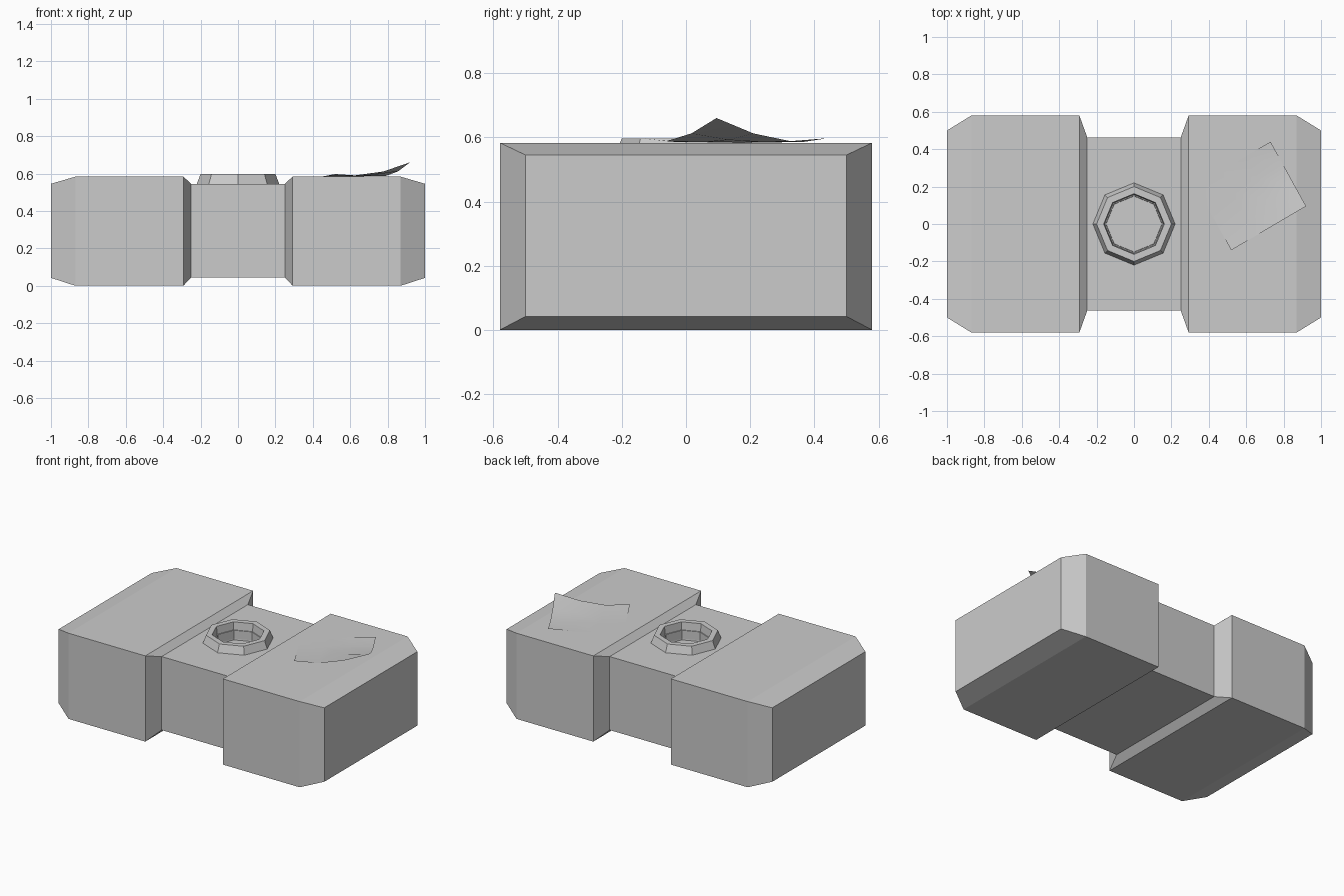
import bpy, bmesh, math
from mathutils import Vector

if "Cube" in bpy.data.objects:
    bpy.data.objects.remove(bpy.data.objects["Cube"])


def make_object(name, bm):
    bmesh.ops.recalc_face_normals(bm, faces=bm.faces)
    mesh = bpy.data.meshes.new(name)
    bm.to_mesh(mesh)
    bm.free()
    ob = bpy.data.objects.new(name, mesh)
    bpy.context.collection.objects.link(ob)
    return ob


def loft(name, loops, cap_start=True, cap_end=True):
    bm = bmesh.new()
    rings = [[bm.verts.new(p) for p in loop] for loop in loops]
    n = len(rings[0])
    for a, b in zip(rings, rings[1:]):
        for i in range(n):
            j = (i + 1) % n
            bm.faces.new((a[i], a[j], b[j], b[i]))
    if cap_start:
        bm.faces.new(rings[0][::-1])
    if cap_end:
        bm.faces.new(rings[-1])
    return make_object(name, bm)


def octagon(r, z):
    return [(r * math.cos(k * math.pi / 4), r * math.sin(k * math.pi / 4), z)
            for k in range(8)]


# Body: rectangular sections along x (x, half depth, bottom, top), mirrored
half = [(1.0, 0.5, 0.042, 0.545), (0.87, 0.58, 0, 0.583),
        (0.292, 0.58, 0, 0.583), (0.25, 0.463, 0.045, 0.545)]
sections = [(-x, y, lo, hi) for x, y, lo, hi in half] + half[::-1]
body = loft("body", [[(x, -y, lo), (x, y, lo), (x, y, hi), (x, -y, hi)]
                     for x, y, lo, hi in sections])

# Socket hole sunk into the middle of the body
cutter = loft("socket_cutter", [octagon(0.15, 0.48), octagon(0.15, 0.7)])
cutter.hide_render = True
cutter.hide_viewport = True
cut = body.modifiers.new("socket", 'BOOLEAN')
cut.operation = 'DIFFERENCE'
cut.solver = 'EXACT'
cut.object = cutter

# Raised octagonal collar around the socket
loft("socket_collar", [octagon(0.222, 0.54), octagon(0.2, 0.597),
                       octagon(0.162, 0.597), octagon(0.149, 0.48)],
     cap_start=False, cap_end=False)

# Paper label on the right block: a 4 x 4 point sheet with one lifted corner
lifted, back, front = Vector((0.92, 0.095)), Vector((0.73, 0.44)), Vector((0.52, -0.14))
heights = [[0.66, 0.612, 0.588, 0.597],
           [0.612, 0.592, 0.585, 0.585],
           [0.588, 0.585, 0.5845, 0.5845],
           [0.597, 0.585, 0.5845, 0.5845]]
bm = bmesh.new()
grid = []
for i in range(4):
    row = []
    for j in range(4):
        p = lifted + (back - lifted) * i / 3 + (front - lifted) * j / 3
        row.append(bm.verts.new((p.x, p.y, heights[i][j])))
    grid.append(row)
for i in range(3):
    for j in range(3):
        f = bm.faces.new((grid[i][j], grid[i + 1][j], grid[i + 1][j + 1], grid[i][j + 1]))
        f.smooth = True
make_object("paper_label", bm)
